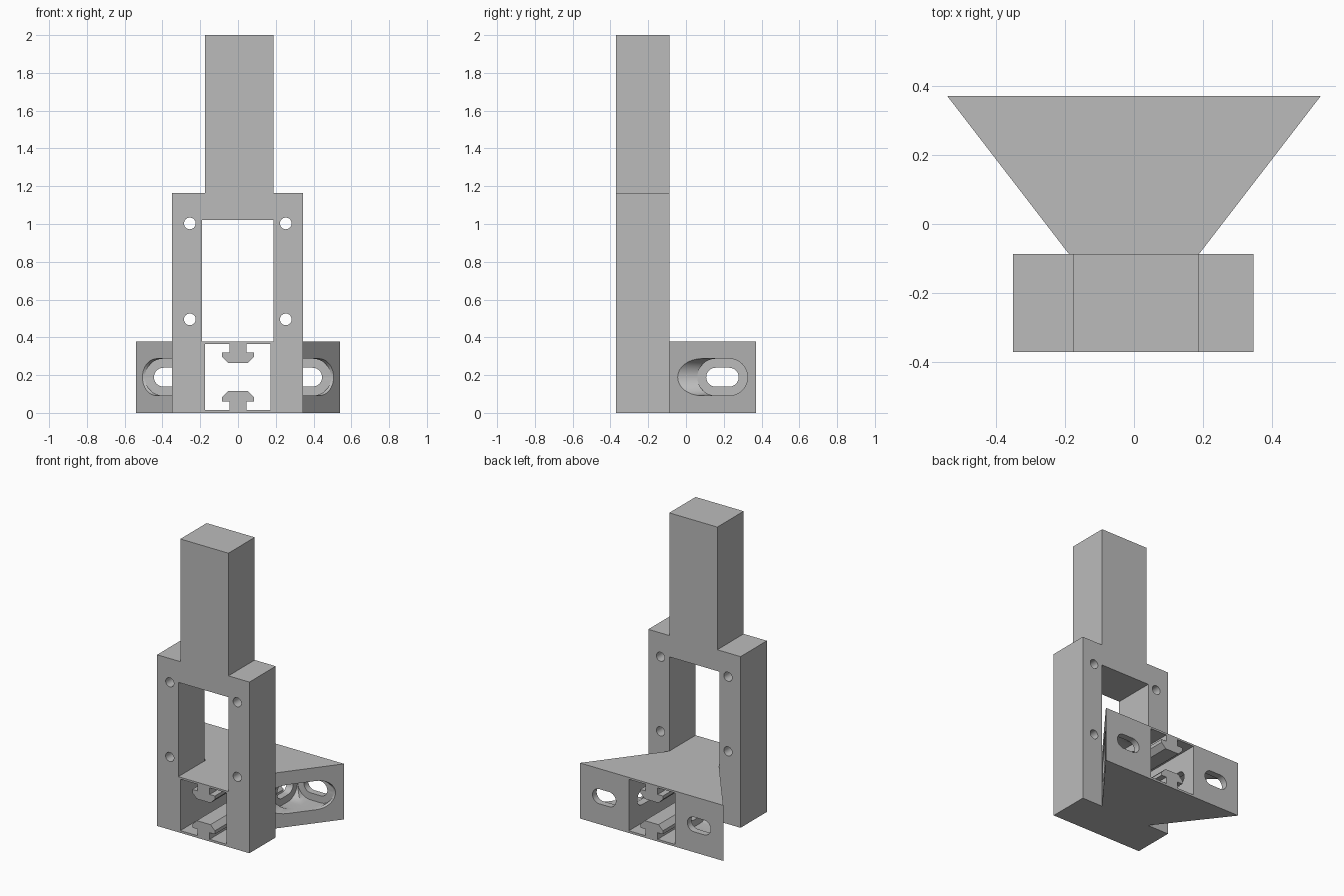
import bpy, bmesh, math

if "Cube" in bpy.data.objects:
    bpy.data.objects.remove(bpy.data.objects["Cube"])

grey = bpy.data.materials.new("plain grey")
grey.diffuse_color = (0.5, 0.5, 0.5, 1)
grey.use_nodes = True
grey.node_tree.nodes["Principled BSDF"].inputs["Base Color"].default_value = grey.diffuse_color


def prism(name, pts, axis, a, b):
    """Extrude a 2D profile along an axis from a to b."""
    place = {"X": lambda u, v, w: (w, u, v),
             "Y": lambda u, v, w: (u, w, v),
             "Z": lambda u, v, w: (u, v, w)}[axis]
    bm = bmesh.new()
    lo = [bm.verts.new(place(u, v, a)) for u, v in pts]
    hi = [bm.verts.new(place(u, v, b)) for u, v in pts]
    bm.faces.new(lo)
    bm.faces.new(hi)
    n = len(pts)
    for i in range(n):
        j = (i + 1) % n
        bm.faces.new((lo[i], lo[j], hi[j], hi[i]))
    bmesh.ops.recalc_face_normals(bm, faces=bm.faces)
    me = bpy.data.meshes.new(name)
    bm.to_mesh(me)
    bm.free()
    me.materials.append(grey)
    ob = bpy.data.objects.new(name, me)
    bpy.context.collection.objects.link(ob)
    return ob


def slot(cu, cv, half, r, n=16):
    """Stadium outline; half is half of the total length."""
    d = half - r
    out = []
    for side, start in ((1, -math.pi / 2), (-1, math.pi / 2)):
        for i in range(n + 1):
            t = start + math.pi * i / n
            out.append((cu + side * d + r * math.cos(t), cv + r * math.sin(t)))
    return out


def circle(cu, cv, r, n=32):
    return [(cu + r * math.cos(2 * math.pi * i / n),
             cv + r * math.sin(2 * math.pi * i / n)) for i in range(n)]


def combine(body, tool, op="DIFFERENCE"):
    tool.hide_render = True
    m = body.modifiers.new("bool", "BOOLEAN")
    m.operation, m.solver, m.object = op, "EXACT", tool
    bpy.context.view_layer.objects.active = body
    bpy.ops.object.modifier_apply(modifier=m.name)
    bpy.data.objects.remove(tool, do_unlink=True)


# Frame and post silhouette
body = prism("frame_with_post_and_bracket",
             [(-0.35, 0), (0.345, 0), (0.345, 1.165), (0.187, 1.165), (0.187, 2),
              (-0.175, 2), (-0.175, 1.165), (-0.35, 1.165)], "Y", -0.37, -0.087)

# Flared rear bracket, its neck buried in the frame
combine(body, prism("bracket", [(-0.188, -0.2), (0.188, -0.2), (0.188, -0.087),
                                (0.54, 0.37), (-0.54, 0.37), (-0.188, -0.087)],
                    "Z", 0, 0.378), "UNION")

# Window and bolt holes in the frame
combine(body, prism("window_cut", [(-0.19, 0.378), (0.187, 0.378), (0.187, 1.02),
                                   (-0.19, 1.02)], "Y", -0.5, -0.05))
for x in (-0.255, 0.253):
    for z in (0.495, 1.003):
        combine(body, prism("bolt_cut", circle(x, z, 0.031), "Y", -0.5, 0.0))

# Channel with a T-shaped rail at the bottom and the top
half_rail = [(-0.046, 0.015), (-0.046, 0.06), (-0.085, 0.06), (-0.085, 0.083),
             (-0.052, 0.116)]
rail = half_rail + [(-x, z) for x, z in reversed(half_rail)]
lower = [(-0.175, 0.015)] + rail + [(0.171, 0.015)]
upper = [(x, 0.38 - z) for x, z in reversed(lower)]
combine(body, prism("channel_cut", lower + upper, "Y", -0.5, 0.5))

# Counterbored slots through the channel walls and the back plate
for s in (1, -1):
    combine(body, prism("back_bore", slot(s * 0.357, 0.189, 0.136, 0.098), "Y", -0.08, 0.325))
    combine(body, prism("side_bore", slot(0.193, 0.189, 0.133, 0.098), "X",
                        *sorted((s * 0.22, s * 0.7))))
    combine(body, prism("back_slot", slot(s * 0.357, 0.189, 0.088, 0.05), "Y", 0.28, 0.5))
    combine(body, prism("side_slot", slot(0.193, 0.189, 0.086, 0.05), "X",
                        *sorted((s * 0.1, s * 0.3))))

bpy.ops.object.select_all(action="DESELECT")
body.select_set(True)
bpy.context.view_layer.objects.active = body
bpy.ops.object.shade_smooth_by_angle(angle=math.radians(30))
